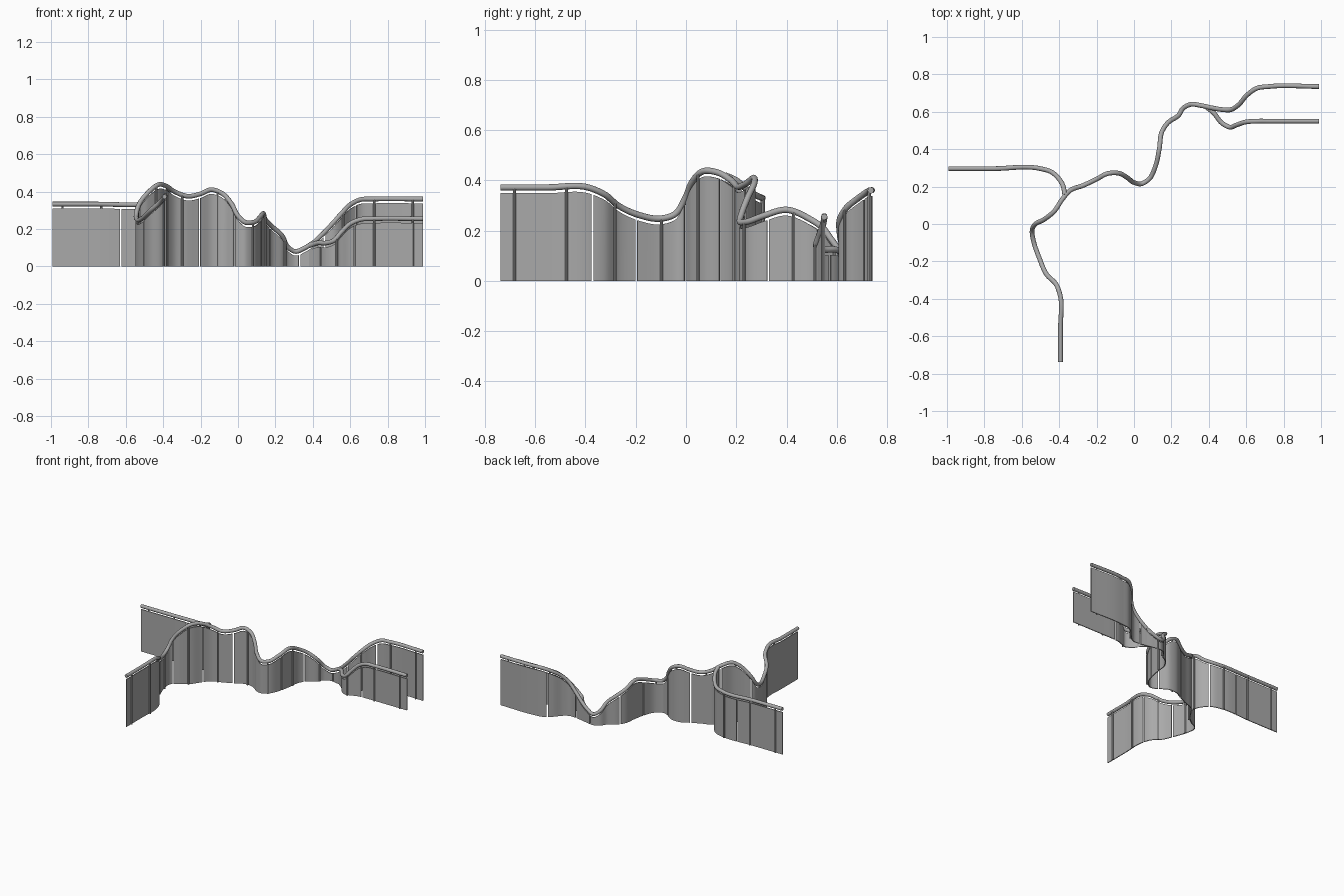
import bpy, bmesh, math
from mathutils import Vector

if "Cube" in bpy.data.objects:
    bpy.data.objects.remove(bpy.data.objects["Cube"])

RAIL_R = 0.0125      # rail radius
WALL_T = 0.006       # panel thickness
DROP = 0.023         # panel top below rail centre
STEP = 0.207         # post spacing
GAP = 0.009          # slit between curved panels

steel = bpy.data.materials.new("grey_steel")
steel.diffuse_color = (0.40, 0.40, 0.40, 1)
steel.use_nodes = True
steel.node_tree.nodes["Principled BSDF"].inputs["Base Color"].default_value = steel.diffuse_color


def smooth_path(pts, sub=10):
    """Catmull-Rom curve through the points, with centripetal-like tangents."""
    p = [Vector(q) for q in pts]

    def tangent(i):
        if i == 0:
            return (p[1] - p[0]).normalized()
        if i == len(p) - 1:
            return (p[-1] - p[-2]).normalized()
        a, b = p[i] - p[i - 1], p[i + 1] - p[i]
        return (a / a.length * b.length + b / b.length * a.length) / (a.length + b.length)

    out = []
    for i in range(len(p) - 1):
        d = (p[i + 1] - p[i]).length
        m0, m1 = tangent(i) * d, tangent(i + 1) * d
        for k in range(sub):
            t = k / sub
            out.append((2*t**3 - 3*t**2 + 1) * p[i] + (t**3 - 2*t**2 + t) * m0
                       + (3*t**2 - 2*t**3) * p[i + 1] + (t**3 - t**2) * m1)
    out.append(p[-1])
    return out


class Path:
    """Arc-length lookup in plan."""
    def __init__(self, pts):
        self.p = smooth_path(pts)
        self.s = [0.0]
        for a, b in zip(self.p, self.p[1:]):
            self.s.append(self.s[-1] + (b - a).xy.length)
        self.length = self.s[-1]

    def at(self, s):
        i = 0
        while i < len(self.s) - 2 and self.s[i + 1] < s:
            i += 1
        a, b = self.p[i], self.p[i + 1]
        f = (s - self.s[i]) / (self.s[i + 1] - self.s[i])
        d = (b - a).xy.normalized()
        return a.lerp(b, f), Vector((d.y, -d.x, 0))   # point, right-hand normal


def finish(bm, name):
    bmesh.ops.recalc_face_normals(bm, faces=bm.faces)
    me = bpy.data.meshes.new(name)
    bm.to_mesh(me)
    bm.free()
    me.materials.append(steel)
    ob = bpy.data.objects.new(name, me)
    bpy.context.collection.objects.link(ob)
    bpy.ops.object.select_all(action='DESELECT')
    ob.select_set(True)
    bpy.context.view_layer.objects.active = ob
    bpy.ops.object.shade_smooth_by_angle(angle=math.radians(40))


def loft(bm, rings):
    """Skin closed rings and cap both ends."""
    vs = [[bm.verts.new(c) for c in r] for r in rings]
    n = len(vs[0])
    for a, b in zip(vs, vs[1:]):
        for k in range(n):
            bm.faces.new((a[k], a[(k + 1) % n], b[(k + 1) % n], b[k]))
    bm.faces.new(vs[0])
    bm.faces.new(vs[-1][::-1])


def rail(name, path):
    bm, rings, p = bmesh.new(), [], path.p
    for i, c in enumerate(p):
        t = (p[min(i + 1, len(p) - 1)] - p[max(i - 1, 0)]).normalized()
        side = t.cross(Vector((0, 0, 1))).normalized()
        up = side.cross(t)
        rings.append([c + RAIL_R * (math.cos(a) * side + math.sin(a) * up)
                      for a in (math.tau * k / 12 for k in range(12))])
    loft(bm, rings)
    finish(bm, name)


def wall(name, path, gaps):
    bm = bmesh.new()
    edges = [0.0] + [e for g in gaps for e in (g - GAP / 2, g + GAP / 2)] + [path.length]
    for s0, s1 in zip(edges[::2], edges[1::2]):
        rings = []
        for s in [s0] + [s for s in path.s if s0 + .002 < s < s1 - .002] + [s1]:
            c, n = path.at(s)
            h, o = max(c.z - DROP, 0.02), n * WALL_T / 2
            b = Vector((c.x, c.y, 0))
            t = Vector((c.x, c.y, h))
            rings.append([b - o, b + o, t + o, t - o])
        loft(bm, rings)
    finish(bm, name)


def posts(name, path, where, side):
    bm = bmesh.new()
    for s in where:
        c, n = path.at(s)
        c = c + n * side * 0.007
        ring = [Vector((c.x + .006 * math.cos(a), c.y + .006 * math.sin(a), 0))
                for a in (math.tau * k / 8 for k in range(8))]
        loft(bm, [ring, [v + Vector((0, 0, c.z - .004)) for v in ring]])
    finish(bm, name)


def fence(name, pts, side=1, from_end=False):
    path = Path(pts)
    stops = [0.055 + STEP * k for k in range(int((path.length - 0.03) / STEP) + 1)]
    stops = [s for s in stops if s < path.length - 0.02]
    mids = [s + STEP / 2 for s in stops if s + STEP / 2 < path.length - 0.03]
    if from_end:
        stops = [path.length - s for s in stops]
        mids = sorted(path.length - s for s in mids)
    # straight stretches are one panel; slits only open on bends
    gaps = [s for s in mids if min(abs(path.at(s)[1].x), abs(path.at(s)[1].y)) > 0.03]
    rail(name + "_rail", path)
    wall(name + "_wall", path, gaps)
    posts(name + "_posts", path, stops, side)


# south arm running into the winding middle
fence("main", [
    (-.393, -.737, .372), (-.393, -.55, .372), (-.393, -.39, .372), (-.415, -.325, .345),
    (-.467, -.27, .30), (-.507, -.18, .26), (-.535, -.10, .248), (-.545, -.045, .265),
    (-.53, -.003, .33), (-.48, .025, .395), (-.425, .07, .437), (-.385, .13, .43),
    (-.34, .18, .40), (-.27, .207, .375), (-.20, .24, .388), (-.14, .27, .41),
    (-.085, .272, .39), (-.035, .247, .335), (0, .222, .27), (.04, .215, .235),
    (.08, .24, .235), (.115, .31, .26), (.135, .40, .283), (.15, .495, .245),
    (.18, .54, .215), (.235, .578, .165), (.27, .625, .10), (.305, .64, .08),
    (.36, .633, .10), (.41, .622, .132)])

# west arm
fence("west", [
    (-.993, .296, .333), (-.75, .296, .333), (-.50, .296, .333), (-.445, .28, .34),
    (-.40, .24, .365), (-.378, .20, .40), (-.37, .155, .42)], side=-1)

# upper east arm
fence("upper_east", [
    (.41, .622, .132), (.47, .612, .19), (.52, .612, .245), (.56, .638, .29),
    (.605, .69, .333), (.66, .727, .358), (.72, .735, .36), (.99, .735, .36)],
    from_end=True)

# lower east arm
fence("lower_east", [
    (.38, .63, .11), (.425, .595, .125), (.47, .54, .125), (.51, .518, .137),
    (.55, .53, .18), (.60, .546, .228), (.66, .55, .252), (.72, .55, .255),
    (.99, .55, .255)], from_end=True)
